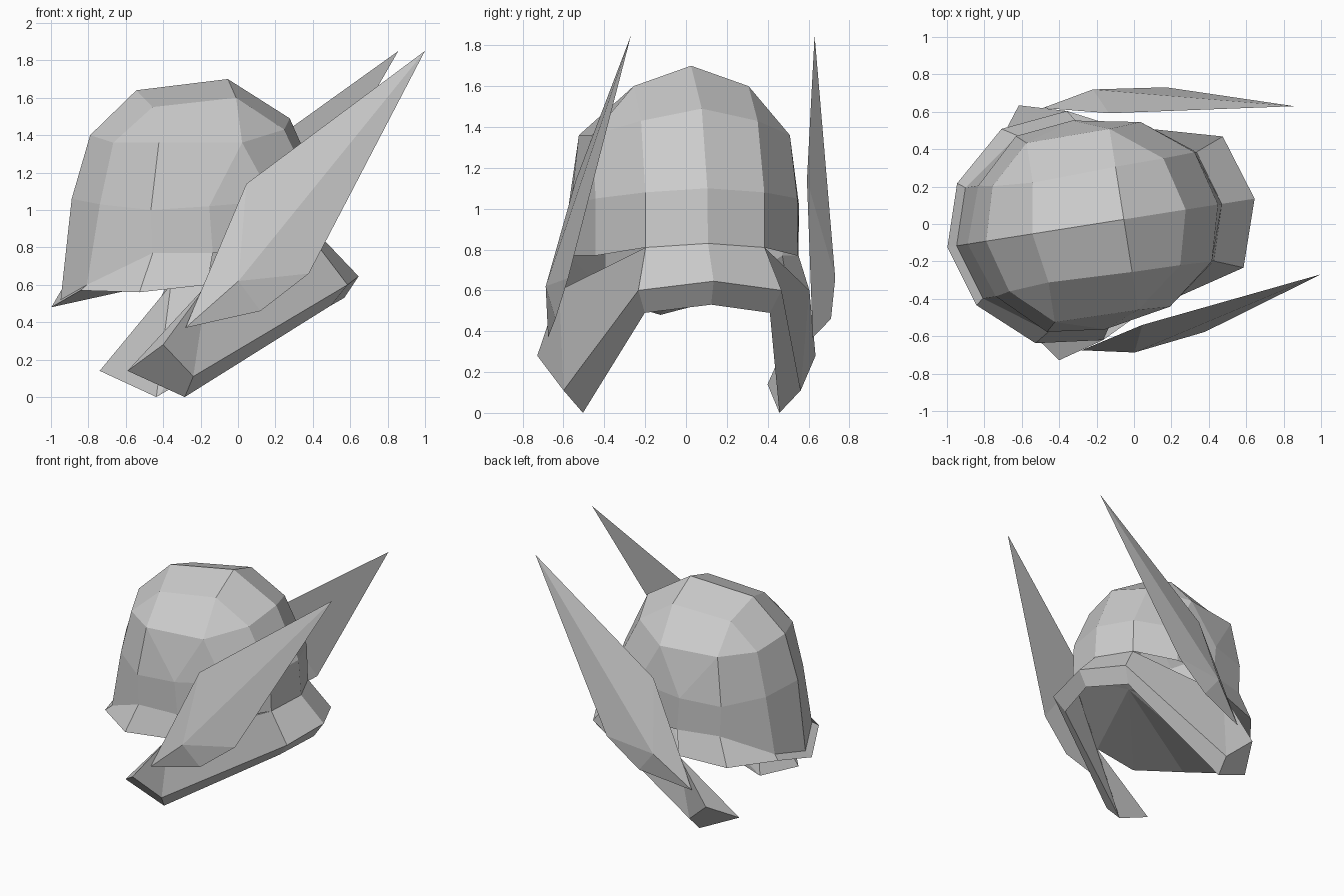
import bpy
import bmesh
from mathutils import Matrix

HEADING = 0.157  # the helmet is turned slightly about the vertical

cube = bpy.data.objects.get("Cube")
if cube:
    bpy.data.objects.remove(cube, do_unlink=True)

steel = bpy.data.materials.new("grey_steel")
steel.use_nodes = True
grey = (0.6, 0.6, 0.6, 1.0)
steel.diffuse_color = grey
steel.node_tree.nodes["Principled BSDF"].inputs["Base Color"].default_value = grey


def mirrored_part(name, points, faces):
    """Build one half from named points, then mirror it across the helmet's centre plane."""
    bm = bmesh.new()
    verts = {}
    for face in faces:
        corners = face.split()
        for key in corners:
            if key not in verts:
                verts[key] = bm.verts.new(points[key])
        bm.faces.new([verts[key] for key in corners])
    bmesh.ops.recalc_face_normals(bm, faces=bm.faces)
    mesh = bpy.data.meshes.new(name)
    bm.to_mesh(mesh)
    bm.free()
    mesh.materials.append(steel)
    obj = bpy.data.objects.new(name, mesh)
    bpy.context.collection.objects.link(obj)
    obj.matrix_world = Matrix.Rotation(HEADING, 4, "Z") @ Matrix.Translation((0, 0.033, 0))
    mirror = obj.modifiers.new("mirror", "MIRROR")
    mirror.use_axis = (False, True, False)
    mirror.use_clip = True
    return obj


def strip(upper, lower):
    """Quads between two rows of point names."""
    a, b = upper.split(), lower.split()
    return [" ".join((a[i], a[i + 1], b[i + 1], b[i])) for i in range(len(a) - 1)]


# Dome: crown patch, brow points, then temple and lower rings, each front to back
dome = {
    "crown_front": (-.545, 0, 1.64), "crown_back": (-.05, 0, 1.70),
    "crown_front_side": (-.5, .27, 1.55), "crown_back_side": (-.05, .285, 1.6),
    "brow_front": (-.795, 0, 1.4), "brow_front_corner": (-.715, .285, 1.36),
    "brow_side_front": (-.5, .485, 1.36), "brow_side_back": (-.05, .49, 1.36),
    "brow_back_corner": (.21, .289, 1.43), "brow_back": (.285, 0, 1.49),
}
rings = {
    "temple": [(-.895, 0, 1.06), (-.79, .3, 1.03), (-.55, .53, 1.0), (-.24, .565, 1.02),
               (.12, .5, 1.05), (.38, .295, 1.08), (.46, 0, 1.1)],
    "low": [(-.955, 0, .52), (-.86, .3, .6), (-.54, .53, .77), (-.22, .56, .77),
            (.12, .5, .77), (.39, .295, .81), (.48, 0, .83)],
}
stations = ["front", "front_corner", "side_front", "side_mid", "side_back", "back_corner", "back"]
rows = {}
for ring, coords in rings.items():
    names = [ring + "_" + s for s in stations]
    dome.update(zip(names, coords))
    rows[ring] = " ".join(names)

crown_faces = [
    "crown_front crown_back crown_back_side crown_front_side",
    "crown_front crown_front_side brow_front_corner brow_front",
    "crown_back crown_back_side brow_back_corner brow_back",
    "crown_front_side crown_back_side brow_side_back brow_side_front",
    "crown_front_side brow_side_front brow_front_corner",
    "crown_back_side brow_side_back brow_back_corner",
]
# Quads at the front and back, staggered triangles over the ears
crown_faces += strip("brow_front brow_front_corner brow_side_front",
                     "temple_front temple_front_corner temple_side_front")
crown_faces += strip("brow_side_back brow_back_corner brow_back",
                     "temple_side_back temple_back_corner temple_back")
crown_faces += [
    "brow_side_front temple_side_front temple_side_mid",
    "brow_side_front brow_side_back temple_side_mid",
    "brow_side_back temple_side_mid temple_side_back",
]
mirrored_part("dome", dome, crown_faces + strip(rows["temple"], rows["low"]))

# Visor: flared rim below the front of the dome, with the underside closing the helmet
visor = dict(dome)
visor.update({
    "rim_front": (-1.005, 0, .48), "rim_corner": (-.9, .33, .57),
    "rim_side": (-.62, .58, .56), "cheek_top": (-.26, .62, .6),
    "floor_centre": (.1, 0, .72),
})
visor_faces = strip("low_front low_front_corner low_side_front low_side_mid",
                    "rim_front rim_corner rim_side cheek_top")
edge = "rim_front rim_corner rim_side cheek_top low_back_corner low_back".split()
visor_faces += [f"{a} {b} floor_centre" for a, b in zip(edge, edge[1:])]
mirrored_part("visor", visor, visor_faces)

# Neck guard: thick collar running down into two cheek guards
guard = dict(visor)
guard.update({
    "tip_low": (-.36, .487, 0), "tip_outer": (-.33, .588, .11),
    "tip_upper": (-.509, .69, .28), "tip_inner": (-.668, .477, .14),
    "collar_back": (.658, 0, .645), "collar_corner": (.542, .355, .6),
    "under_back": (.58, 0, .53), "under_corner": (.46, .31, .49),
})
guard_faces = strip("low_back low_back_corner cheek_top", "collar_back collar_corner tip_outer")
guard_faces += strip("collar_back collar_corner tip_outer", "under_back under_corner tip_low")
guard_faces += strip("under_back under_corner", "low_back low_back_corner")
guard_faces += [
    "cheek_top tip_upper tip_outer",
    "tip_low tip_outer tip_upper tip_inner",
    "tip_upper cheek_top tip_inner",
    "tip_inner cheek_top tip_low",
    "cheek_top low_back_corner tip_low",
    "tip_low low_back_corner under_corner",
]
mirrored_part("neck_guard", guard, guard_faces)

# Wings: flat inner outline with a raised outer ridge point
wing = {
    "point": (.945, .455, 1.85), "leading": (-.04, .573, 1.14), "root": (-.383, .656, .37),
    "lower": (.019, .683, .46), "trailing": (.284, .662, .66), "ridge": (-.105, .712, .62),
}
outline = ["point", "leading", "root", "lower", "trailing"]
wing_faces = [f"{a} {b} ridge" for a, b in zip(outline, outline[1:] + outline[:1])]
wing_faces += ["point leading trailing", "leading root lower trailing"]
mirrored_part("wings", wing, wing_faces)
